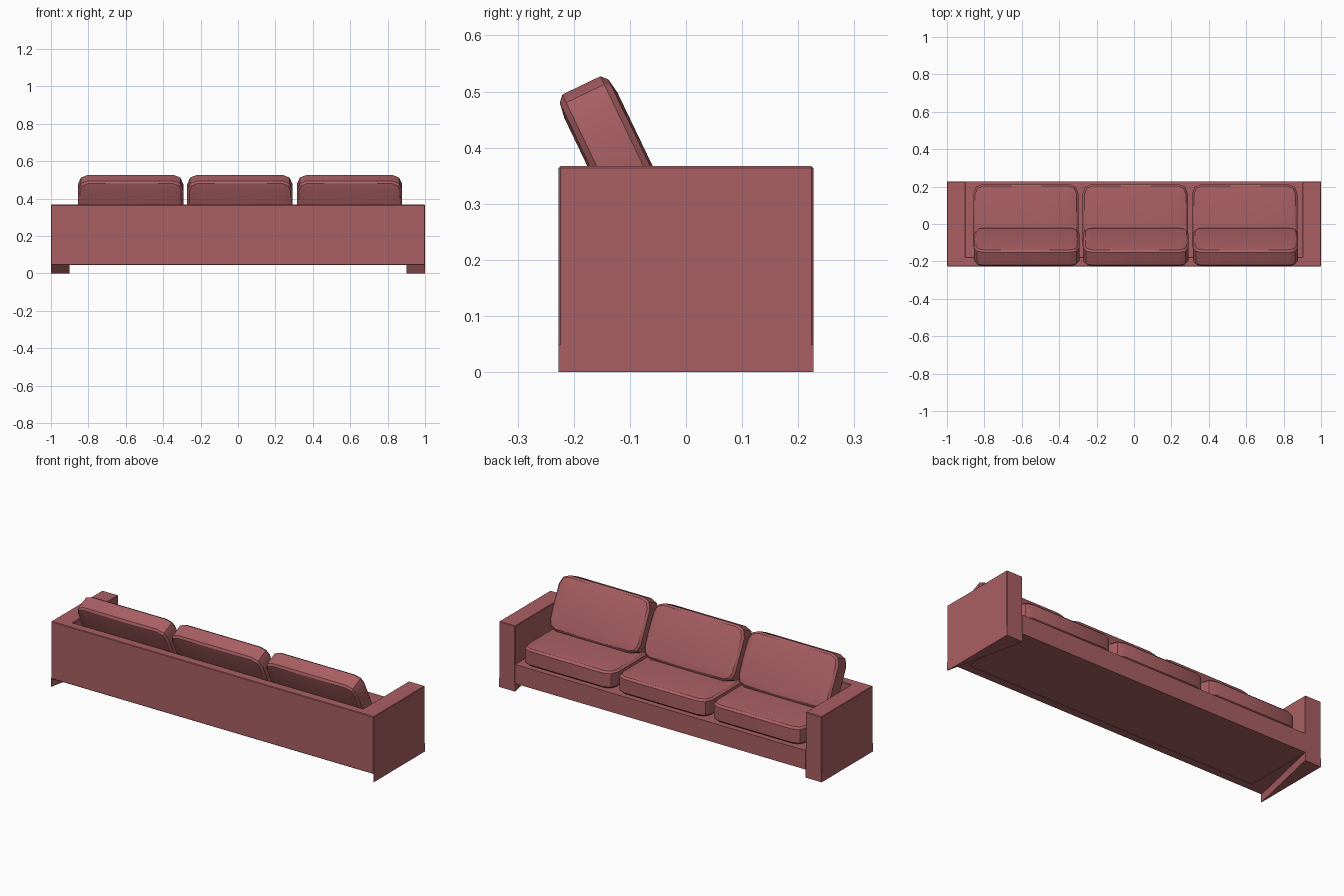
import bpy, bmesh, math
from mathutils import Vector

if "Cube" in bpy.data.objects:
    bpy.data.objects.remove(bpy.data.objects["Cube"])

fabric = bpy.data.materials.new("dusty red fabric")
fabric.diffuse_color = (0.40, 0.115, 0.125, 1)
fabric.use_nodes = True
fabric.node_tree.nodes["Principled BSDF"].inputs["Base Color"].default_value = fabric.diffuse_color


def finish(name, bm):
    bmesh.ops.recalc_face_normals(bm, faces=bm.faces)
    mesh = bpy.data.meshes.new(name)
    bm.to_mesh(mesh)
    bm.free()
    mesh.materials.append(fabric)
    obj = bpy.data.objects.new(name, mesh)
    bpy.context.collection.objects.link(obj)
    return obj


def prism(name, outline, z0, z1):
    """Extrude a plan outline from z0 to z1."""
    bm = bmesh.new()
    face = bm.faces.new([bm.verts.new((x, y, z0)) for x, y in outline])
    ext = bmesh.ops.extrude_face_region(bm, geom=[face])
    for v in ext["geom"]:
        if isinstance(v, bmesh.types.BMVert):
            v.co.z = z1
    return finish(name, bm)


def rounded_rect(w, d, r, inset, steps=2):
    """Plan outline with faceted round corners, shrunk by inset."""
    hw, hd = w / 2 - r, d / 2 - r
    pts = []
    for i, (sx, sy) in enumerate([(1, 1), (-1, 1), (-1, -1), (1, -1)]):
        for k in range(steps + 1):
            a = math.pi / 2 * (i + k / steps)
            pts.append((sx * hw + (r - inset) * math.cos(a),
                        sy * hd + (r - inset) * math.sin(a)))
    return pts


def cushion(name, w, d):
    """Puffy cushion: stacked rounded outlines, softly domed on both sides."""
    half = [(0, 0.0375), (0.011, 0.048), (0.039, 0.0525)]
    levels = [(i, -t) for i, t in reversed(half)] + half
    bm = bmesh.new()
    rings = [[bm.verts.new((x, y, z)) for x, y in rounded_rect(w, d, 0.055, i)]
             for i, z in levels]
    for a, b in zip(rings, rings[1:]):
        n = len(a)
        for k in range(n):
            bm.faces.new((a[k], a[(k + 1) % n], b[(k + 1) % n], b[k]))
    bm.faces.new(rings[0])
    bm.faces.new(rings[-1])
    obj = finish(name, bm)
    bpy.ops.object.select_all(action='DESELECT')
    obj.select_set(True)
    bpy.context.view_layer.objects.active = obj
    bpy.ops.object.shade_smooth_by_angle(angle=math.radians(30))
    return obj


Y = 0.227

# Arms and back as one U-shaped frame
frame = prism("arms_and_back", [(-1, -Y), (1, -Y), (1, Y), (0.9, Y), (0.9, -0.177),
                                (-0.9, -0.177), (-0.9, Y), (-1, Y)], 0.045, 0.367)
bev = frame.modifiers.new("soft edge", 'BEVEL')
bev.width = 0.003
bev.segments = 1

# Seat base between the arms
prism("seat_base", [(-0.9, -0.177), (0.9, -0.177), (0.9, Y), (-0.9, Y)], 0.045, 0.152)

# Wedge feet, wide at the open side and tapering to nothing behind
for side, label in ((-1, "left"), (1, "right")):
    prism(label + "_foot", [(side, -Y), (side, Y), (side * 0.9, Y)], 0, 0.048)

# Three seat cushions with three leaning back cushions
tilt = math.radians(25.6)
up = Vector((0, -math.sin(tilt), math.cos(tilt)))
for x, label in ((-0.578, "left"), (0.006, "middle"), (0.592, "right")):
    seat = cushion(label + "_seat_cushion", 0.565, 0.385)
    seat.location = (x, 0.0225, 0.205)
    length = 0.295
    back = cushion(label + "_back_cushion", 0.563, length)
    back.location = Vector((x + 0.004, -0.1865, 0.511)) - up * (length / 2)
    back.rotation_euler = (math.pi / 2 + tilt, 0, 0)
